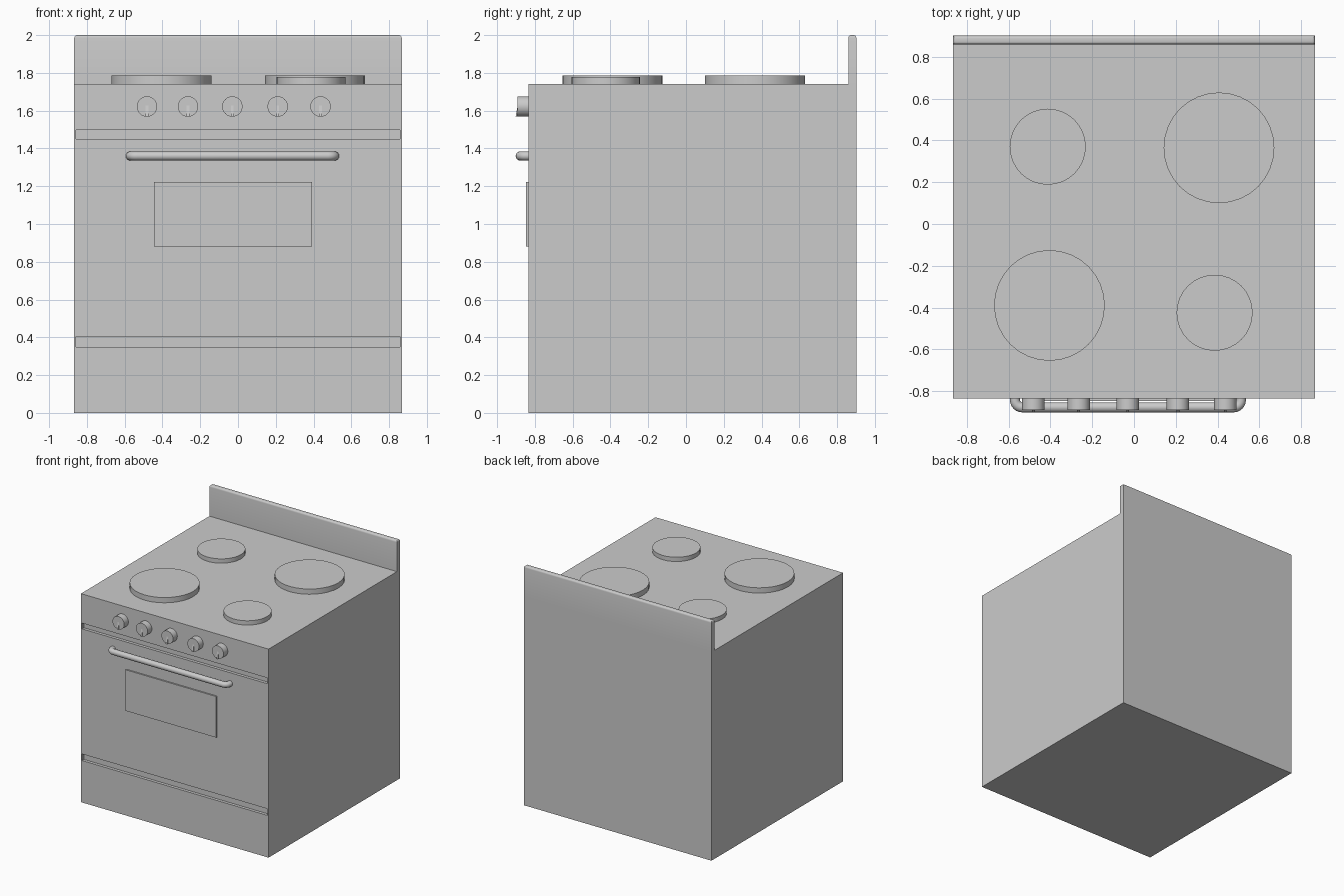
import bpy, bmesh, math
from mathutils import Matrix, Vector

if "Cube" in bpy.data.objects:
    bpy.data.objects.remove(bpy.data.objects["Cube"])

W, FRONT, BACK, TOP = 0.867, -0.835, 0.902, 1.742


def finish(name, bm, smooth=False):
    bmesh.ops.recalc_face_normals(bm, faces=bm.faces[:])
    mesh = bpy.data.meshes.new(name)
    bm.to_mesh(mesh)
    bm.free()
    ob = bpy.data.objects.new(name, mesh)
    bpy.context.collection.objects.link(ob)
    bpy.ops.object.select_all(action='DESELECT')
    bpy.context.view_layer.objects.active = ob
    ob.select_set(True)
    if smooth:
        bpy.ops.object.shade_smooth_by_angle(angle=math.radians(35))
    return ob


def box_bm(lo, hi):
    bm = bmesh.new()
    lo, hi = Vector(lo), Vector(hi)
    m = Matrix.Translation((lo + hi) / 2) @ Matrix.Diagonal((*(hi - lo), 1))
    bmesh.ops.create_cube(bm, size=1, matrix=m)
    return bm


def disc_bm(radius, depth, matrix, sides=32):
    bm = bmesh.new()
    bmesh.ops.create_cone(bm, cap_ends=True, segments=sides, radius1=radius,
                          radius2=radius, depth=depth, matrix=matrix)
    return bm


# Body with two recessed strips framing the oven door
body = finish("stove_body", box_bm((-W, FRONT, 0), (W, BACK, TOP)))
for z0, z1 in ((0.35, 0.405), (1.45, 1.498)):
    cutter = finish("groove_cutter", box_bm((-W + 0.01, FRONT - 0.1, z0), (W - 0.01, FRONT + 0.025, z1)))
    cutter.hide_render = True
    mod = body.modifiers.new("groove", 'BOOLEAN')
    mod.operation, mod.solver, mod.object = 'DIFFERENCE', 'EXACT', cutter
    bpy.context.view_layer.objects.active = body
    bpy.ops.object.modifier_apply(modifier=mod.name)
    bpy.data.objects.remove(cutter)

# Backsplash with rounded top edges
bm = box_bm((-W, 0.86, TOP), (W, BACK, 2.0))
top_edges = [e for e in bm.edges if all(v.co.z > 1.99 for v in e.verts)]
bmesh.ops.bevel(bm, geom=top_edges, offset=0.015, segments=4, profile=0.5, affect='EDGES')
finish("backsplash", bm, True)

# Hot plates
for name, x, y, r, h in (("front_left", -0.405, -0.39, 0.265, 0.044),
                         ("back_right", 0.407, 0.365, 0.265, 0.044),
                         ("back_left", -0.413, 0.37, 0.182, 0.036),
                         ("front_right", 0.386, -0.425, 0.182, 0.036)):
    finish("hot_plate_" + name, disc_bm(r, h, Matrix.Translation((x, y, TOP + h / 2))), True)

# Oven window
finish("oven_window", box_bm((-0.445, FRONT - 0.012, 0.88), (0.392, FRONT, 1.223)))

# Knobs, each with a wedge pointer growing out towards the bottom
for i, x in enumerate((-0.482, -0.265, -0.03, 0.21, 0.437)):
    z, face = 1.622, FRONT - 0.056
    m = Matrix.Translation((x, (FRONT + face) / 2, z)) @ Matrix.Rotation(math.pi / 2, 4, 'X')
    bm = disc_bm(0.054, 0.056, m, 24)
    profile = ((face, z + 0.005), (face - 0.011, z - 0.053), (face, z - 0.053))
    ends = [[bm.verts.new((x + s * 0.007, py, pz)) for py, pz in profile] for s in (-1, 1)]
    bm.faces.new(ends[0])
    bm.faces.new(ends[1])
    for k in range(3):
        n = (k + 1) % 3
        bm.faces.new((ends[0][k], ends[0][n], ends[1][n], ends[1][k]))
    finish(f"knob_{i + 1}", bm, True)

# Door handle: a tube swept along a bar with rounded returns to the door
R, bend, cx, half, yc, zc = 0.024, 0.035, -0.029, 0.541, -0.878, 1.36
arc = [math.radians(a) for a in range(0, 91, 15)]
right = [(half, FRONT + 0.004)] + [(half - bend + bend * math.cos(a), yc + bend - bend * math.sin(a)) for a in arc]
path = [(cx + px, py) for px, py in right] + [(cx - px, py) for px, py in reversed(right)]
bm = bmesh.new()
rings = []
for i, p in enumerate(path):
    a, b = Vector(path[max(i - 1, 0)]), Vector(path[min(i + 1, len(path) - 1)])
    t = (b - a).normalized()
    rings.append([bm.verts.new((p[0] - t.y * R * math.cos(u), p[1] + t.x * R * math.cos(u), zc + R * math.sin(u)))
                  for u in (2 * math.pi * k / 16 for k in range(16))])
for r0, r1 in zip(rings, rings[1:]):
    for k in range(16):
        n = (k + 1) % 16
        bm.faces.new((r0[k], r0[n], r1[n], r1[k]))
bm.faces.new(rings[0])
bm.faces.new(rings[-1])
finish("door_handle", bm, True)
